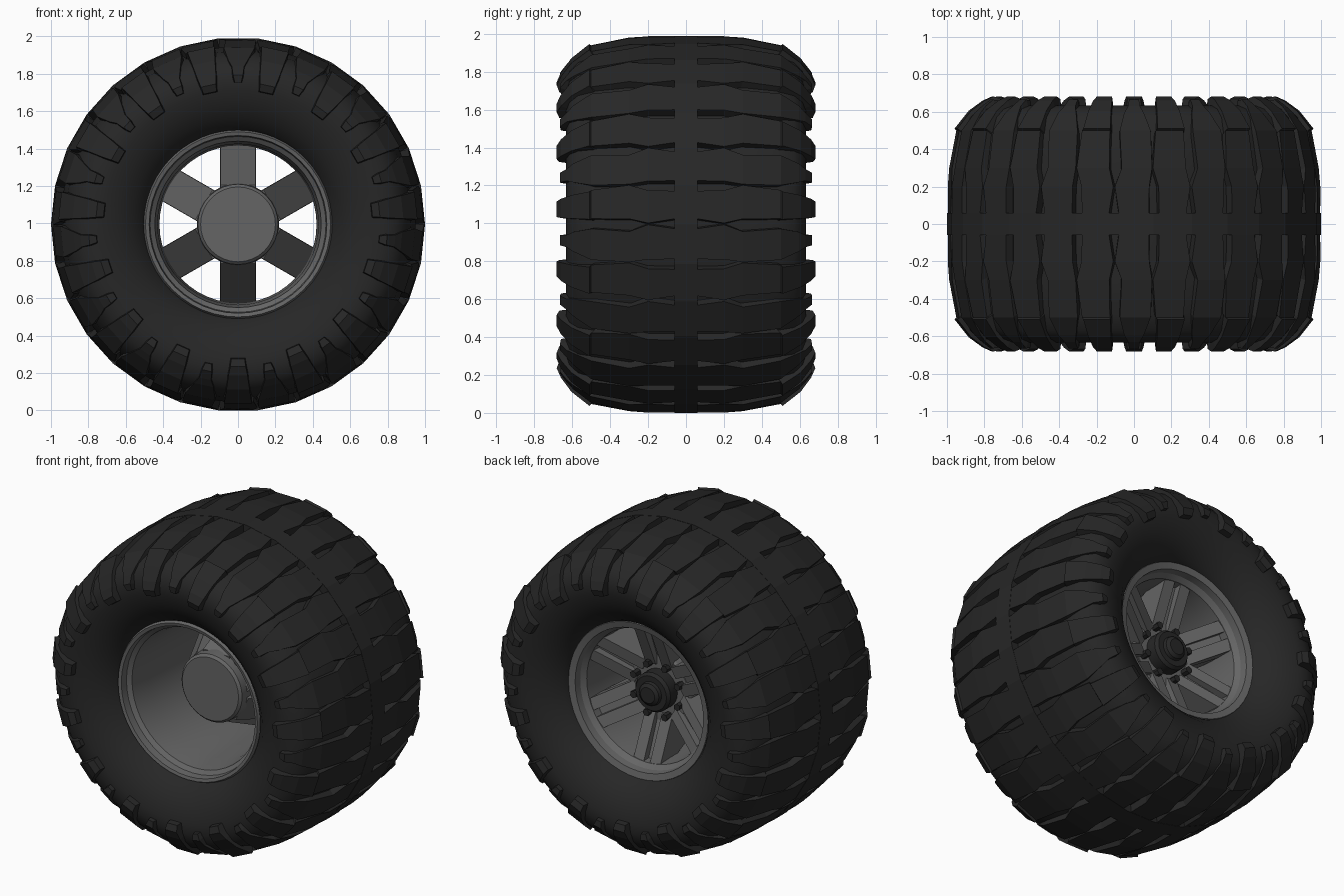
import bpy, bmesh
from math import sin, cos, radians, pi

if "Cube" in bpy.data.objects:
    bpy.data.objects.remove(bpy.data.objects["Cube"])

CZ = 0.9945  # axle height


def material(name, v):
    m = bpy.data.materials.new(name)
    m.diffuse_color = (v, v, v, 1)
    m.use_nodes = True
    m.node_tree.nodes["Principled BSDF"].inputs["Base Color"].default_value = m.diffuse_color
    return m


RUBBER = material("rubber", 0.02)
METAL = material("rim_grey", 0.13)
DARK = material("dark_metal", 0.02)


def polar(r, a, y, t=0.0):
    """Point at radius r, angle a from up, axle position y, tangential shift t."""
    return (r * sin(a) + t * cos(a), y, r * cos(a) - t * sin(a) + CZ)


def finish(name, bm, mat, smooth=None):
    bmesh.ops.recalc_face_normals(bm, faces=bm.faces)
    me = bpy.data.meshes.new(name)
    bm.to_mesh(me)
    bm.free()
    ob = bpy.data.objects.new(name, me)
    bpy.context.collection.objects.link(ob)
    me.materials.append(mat)
    if smooth:
        bpy.ops.object.select_all(action='DESELECT')
        ob.select_set(True)
        bpy.context.view_layer.objects.active = ob
        bpy.ops.object.shade_smooth_by_angle(angle=radians(smooth))
    return ob


def lathe(name, profile, n, mat, smooth=None, closed=False, start=0.0):
    """Spin a (y, r) profile around the axle; r = 0 is not used, ends are capped."""
    bm = bmesh.new()
    rings = [[bm.verts.new(polar(r, start + 2 * pi * i / n, y)) for i in range(n)]
             for y, r in profile]
    pairs = list(zip(rings, rings[1:]))
    if closed:
        pairs.append((rings[-1], rings[0]))
    else:
        bm.faces.new(rings[0])
        bm.faces.new(rings[-1])
    for p, q in pairs:
        for i in range(n):
            j = (i + 1) % n
            bm.faces.new((p[i], p[j], q[j], q[i]))
    return finish(name, bm, mat, smooth)


def loft(bm, sections):
    """Skin a list of equal-length point loops and cap both ends."""
    rows = [[bm.verts.new(p) for p in s] for s in sections]
    n = len(rows[0])
    for p, q in zip(rows, rows[1:]):
        for i in range(n):
            j = (i + 1) % n
            bm.faces.new((p[i], p[j], q[j], q[i]))
    bm.faces.new(rows[0])
    bm.faces.new(rows[-1])


# Tyre carcass
half = [(0.46, 0.485), (0.51, 0.515), (0.565, 0.57), (0.605, 0.64), (0.63, 0.72),
        (0.633, 0.78), (0.615, 0.84), (0.57, 0.89), (0.48, 0.925), (0.3, 0.95)]
lathe("tyre_body", half + [(-y, r) for y, r in reversed(half)], 60, RUBBER, 40, closed=True)

# Centre rib of the tread
lathe("tread_centre_rib", [(-0.06, 0.94), (-0.06, 1.0), (0.06, 1.0), (0.06, 0.94)],
      30, RUBBER, closed=True, start=radians(6))

# Tread lugs: outer y, r, inner y, r, half-width and sideways shift in degrees
WIDE = [(0.05, 0.996, 0.05, 0.93, 4.2, 0.0), (0.2, 0.996, 0.2, 0.93, 5.0, 0.6),
        (0.3, 0.988, 0.28, 0.925, 5.2, -0.9), (0.5, 0.95, 0.46, 0.90, 4.6, -0.4),
        (0.51, 0.96, 0.47, 0.90, 4.4, 0.0), (0.605, 0.885, 0.55, 0.85, 4.0, 0.0),
        (0.66, 0.81, 0.6, 0.79, 3.6, 0.0), (0.682, 0.76, 0.61, 0.75, 3.1, 0.0),
        (0.668, 0.72, 0.61, 0.715, 2.8, 0.0)]
NARROW = [(0.05, 0.996, 0.05, 0.93, 4.6, 0.0), (0.2, 0.996, 0.2, 0.93, 5.3, -0.6),
          (0.3, 0.988, 0.28, 0.925, 4.7, 0.9), (0.5, 0.948, 0.46, 0.90, 5.0, 0.4),
          (0.595, 0.88, 0.54, 0.85, 3.4, 0.0), (0.63, 0.845, 0.57, 0.82, 2.2, 0.0),
          (0.665, 0.80, 0.6, 0.78, 1.9, 0.0), (0.66, 0.76, 0.6, 0.755, 1.3, 0.0)]
bm = bmesh.new()
for side in (-1, 1):
    for k in range(30):
        secs = []
        for yo, ro, yi, ri, w, c in (WIDE if k % 2 else NARROW):
            a = 12 * k + c
            lo, hi = radians(a - w), radians(a + w)
            lob, hib = radians(a - w - 0.5), radians(a + w + 0.5)
            secs.append([polar(ro, lo, side * yo), polar(ro, hi, side * yo),
                         polar(ri, hib, side * yi), polar(ri, lob, side * yi)])
        loft(bm, secs)
finish("tread_lugs", bm, RUBBER)

# Rim barrel with a lip on each side
lathe("rim", [(-0.49, 0.505), (-0.51, 0.495), (-0.505, 0.475), (-0.46, 0.47), (-0.44, 0.445),
              (-0.3, 0.43), (0.3, 0.42), (0.40, 0.425), (0.43, 0.45), (0.475, 0.455),
              (0.485, 0.495), (0.465, 0.505), (0.4, 0.485), (-0.4, 0.485)],
      48, METAL, 30, closed=True)

# Six sloping spokes, each with two raised ribs on the outer face
web = [(0.15, -0.22), (0.21, -0.22), (0.43, 0.26), (0.43, 0.35), (0.15, 0.24)]
rib = [(0.15, 0.2), (0.43, 0.28), (0.43, 0.40), (0.15, 0.275)]
bm = bmesh.new()
for k in range(6):
    a = k * pi / 3
    for prof, t0, t1 in ((web, -0.093, 0.093), (rib, -0.095, -0.022), (rib, 0.022, 0.095)):
        loft(bm, [[polar(r, a, y, t) for r, y in prof] for t in (t0, t1)])
finish("spokes", bm, METAL)

# Hub core and the mounting disc
lathe("hub_core", [(-0.28, 0.2), (-0.265, 0.215), (-0.2, 0.22), (0.25, 0.215), (0.265, 0.205)],
      32, METAL, 30)

# Axle cap
lathe("hub_cap", [(0.25, 0.125), (0.335, 0.125), (0.355, 0.11), (0.355, 0.075),
                  (0.375, 0.07), (0.39, 0.05)], 24, DARK, 30)

# Lug nuts
bm = bmesh.new()
for k in range(8):
    a = (k + 0.5) * pi / 4
    secs = []
    for y in (0.24, 0.315):
        secs.append([polar(0.168 + 0.023 * cos(i * pi / 3), a, y, 0.023 * sin(i * pi / 3))
                     for i in range(6)])
    loft(bm, secs)
finish("lug_nuts", bm, DARK)
